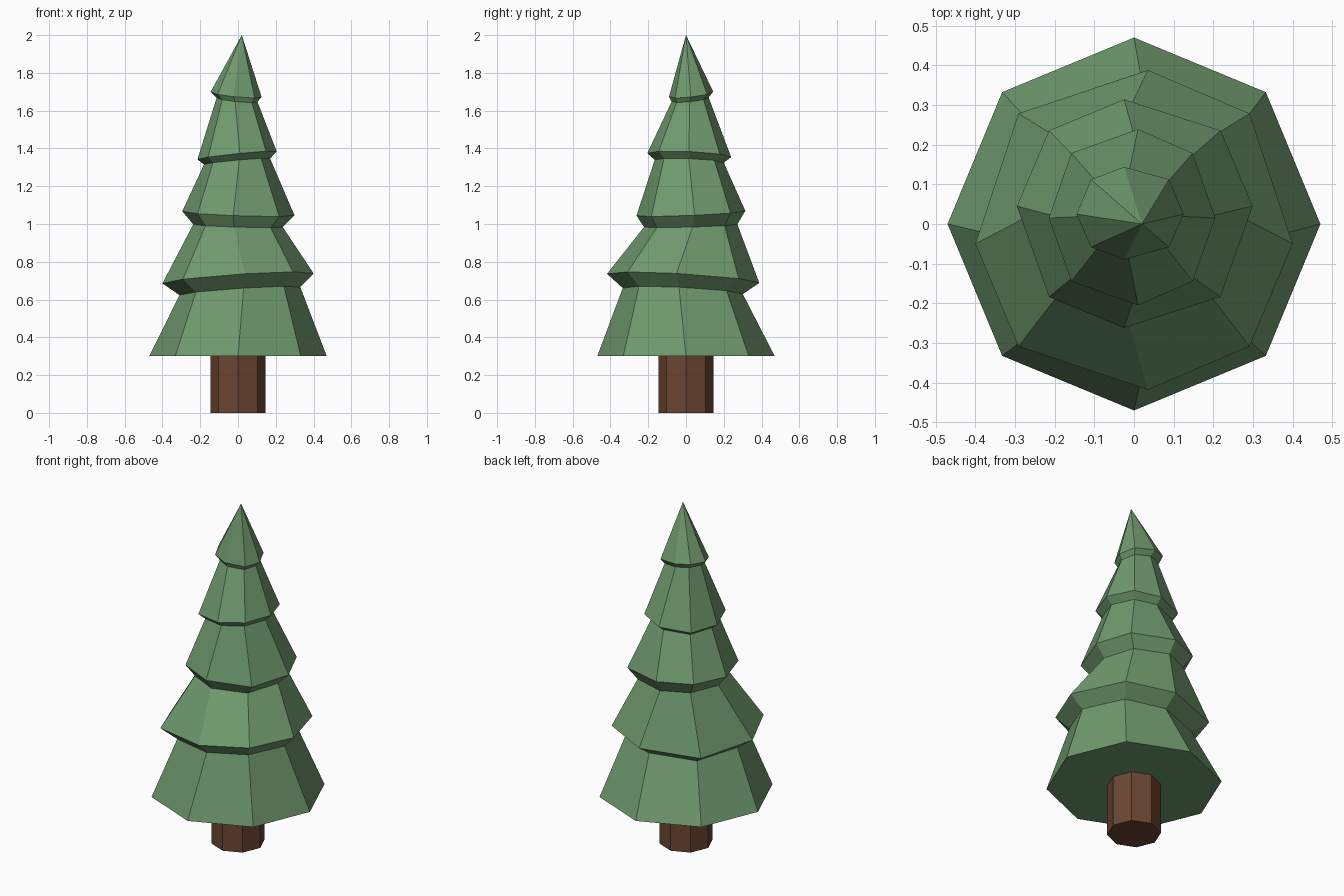
import bpy, bmesh, math

if "Cube" in bpy.data.objects:
    bpy.data.objects.remove(bpy.data.objects["Cube"])

SIDES = 8


def material(name, color):
    m = bpy.data.materials.new(name)
    m.diffuse_color = (*color, 1)
    m.use_nodes = True
    m.node_tree.nodes["Principled BSDF"].inputs["Base Color"].default_value = m.diffuse_color
    return m


def ring(bm, cx, cy, rx, ry, kx, ky, z, sx, sy):
    """Tilted, slightly skewed octagon; sx and sy are its slopes."""
    verts = []
    skewed = bool(kx or ky)
    for i in range(SIDES):
        a = math.tau * i / SIDES
        f = 1.03 if skewed and i % 2 else 1.0
        x, y = cx + f * rx * math.cos(a), cy + f * ry * math.sin(a)
        if i % 4 == 2:
            x += kx
        if i % 4 == 0:
            y += ky
        verts.append(bm.verts.new((x, y, z + sx * x + sy * y)))
    return verts


def loft(name, rings, mat, apex=None):
    bm = bmesh.new()
    loops = [ring(bm, *r) for r in rings]
    bm.faces.new(loops[0][::-1])
    for lo, hi in zip(loops, loops[1:]):
        for i in range(SIDES):
            j = (i + 1) % SIDES
            bm.faces.new((lo[i], lo[j], hi[j], hi[i]))
    top = loops[-1]
    if apex:
        tip = bm.verts.new(apex)
        for i in range(SIDES):
            bm.faces.new((top[i], top[(i + 1) % SIDES], tip))
    else:
        bm.faces.new(top)
    bmesh.ops.recalc_face_normals(bm, faces=bm.faces)
    mesh = bpy.data.meshes.new(name)
    bm.to_mesh(mesh)
    bm.free()
    mesh.materials.append(mat)
    ob = bpy.data.objects.new(name, mesh)
    bpy.context.collection.objects.link(ob)
    return ob


# Trunk
loft("trunk", [(0, 0, .145, .145, 0, 0, z, 0, 0) for z in (0, .3)],
     material("bark", (.147, .061, .032)))

# Foliage: alternating narrow and overhanging rings, up to the tip
foliage_rings = [
    (0, 0, .47, .47, 0, 0, .30, 0, 0),
    (.01, -.017, .32, .318, .02, -.02, .642, .066, -.05),
    (0, -.015, .40, .403, .035, -.035, .709, .066, -.06),
    (0, .025, .237, .247, -.02, .01, .99, -.03, .03),
    (.002, .026, .297, .288, -.027, .019, 1.055, -.036, .044),
    (-.005, .017, .175, .183, .012, -.002, 1.332, .09, -.04),
    (-.005, .017, .21, .222, .015, -.002, 1.364, .10, -.045),
    (-.005, .022, .108, .098, -.01, -.002, 1.655, -.10, .11),
    (-.01, .027, .135, .117, -.015, -.002, 1.682, -.10, .115),
]
loft("foliage", foliage_rings, material("needles", (.162, .323, .156)),
     apex=(.02, 0, 2.0))
